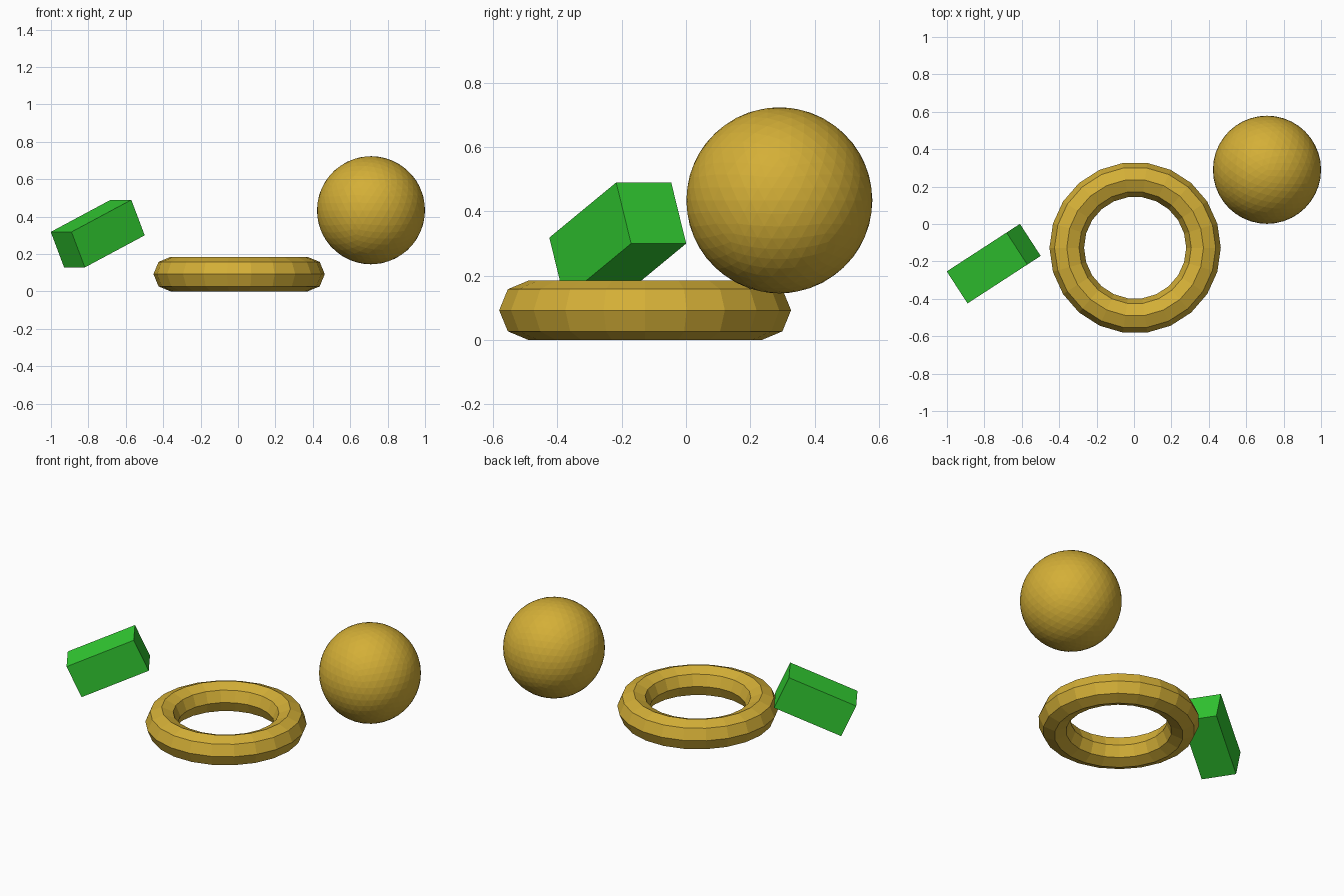
import bpy, bmesh, math
from mathutils import Matrix, Vector

if "Cube" in bpy.data.objects:
    bpy.data.objects.remove(bpy.data.objects["Cube"])


def material(name, rgb):
    m = bpy.data.materials.new(name)
    m.diffuse_color = (*rgb, 1)
    m.use_nodes = True
    m.node_tree.nodes["Principled BSDF"].inputs["Base Color"].default_value = m.diffuse_color
    return m


gold = material("gold", (0.658, 0.429, 0.038))
green = material("lime green", (0.032, 0.61, 0.032))


def add(name, bm, mat, loc, rot=(0, 0, 0)):
    bmesh.ops.recalc_face_normals(bm, faces=bm.faces)
    me = bpy.data.meshes.new(name)
    bm.to_mesh(me)
    bm.free()
    me.materials.append(mat)
    ob = bpy.data.objects.new(name, me)
    ob.location = loc
    ob.rotation_euler = rot
    bpy.context.collection.objects.link(ob)
    return ob


# ball
bm = bmesh.new()
bmesh.ops.create_icosphere(bm, subdivisions=4, radius=0.289)
add("ball", bm, gold, (0.711, 0.29, 0.434))

# tilted block
bm = bmesh.new()
bmesh.ops.create_cube(bm, size=1, matrix=Matrix.Diagonal((0.418, 0.204, 0.208, 1)))
add("tilted_block", bm, green, (-0.75, -0.212, 0.309),
    (0, math.radians(-24.2), math.radians(33)))

# ring lying flat: octagonal section swept around
MAJOR, MINOR, N, S = 0.3655, 0.0925, 22, 8
bm = bmesh.new()
rings = []
for i in range(N):
    a = math.tau * i / N
    ring = []
    for j in range(S):
        b = math.tau * j / S
        r = MAJOR + MINOR * math.cos(b)
        ring.append(bm.verts.new((r * math.cos(a), r * math.sin(a), MINOR * math.sin(b))))
    rings.append(ring)
for i in range(N):
    p, q = rings[i], rings[(i + 1) % N]
    for j in range(S):
        k = (j + 1) % S
        bm.faces.new((p[j], q[j], q[k], p[k]))
add("ring", bm, gold, (0.006, -0.127, MINOR))
